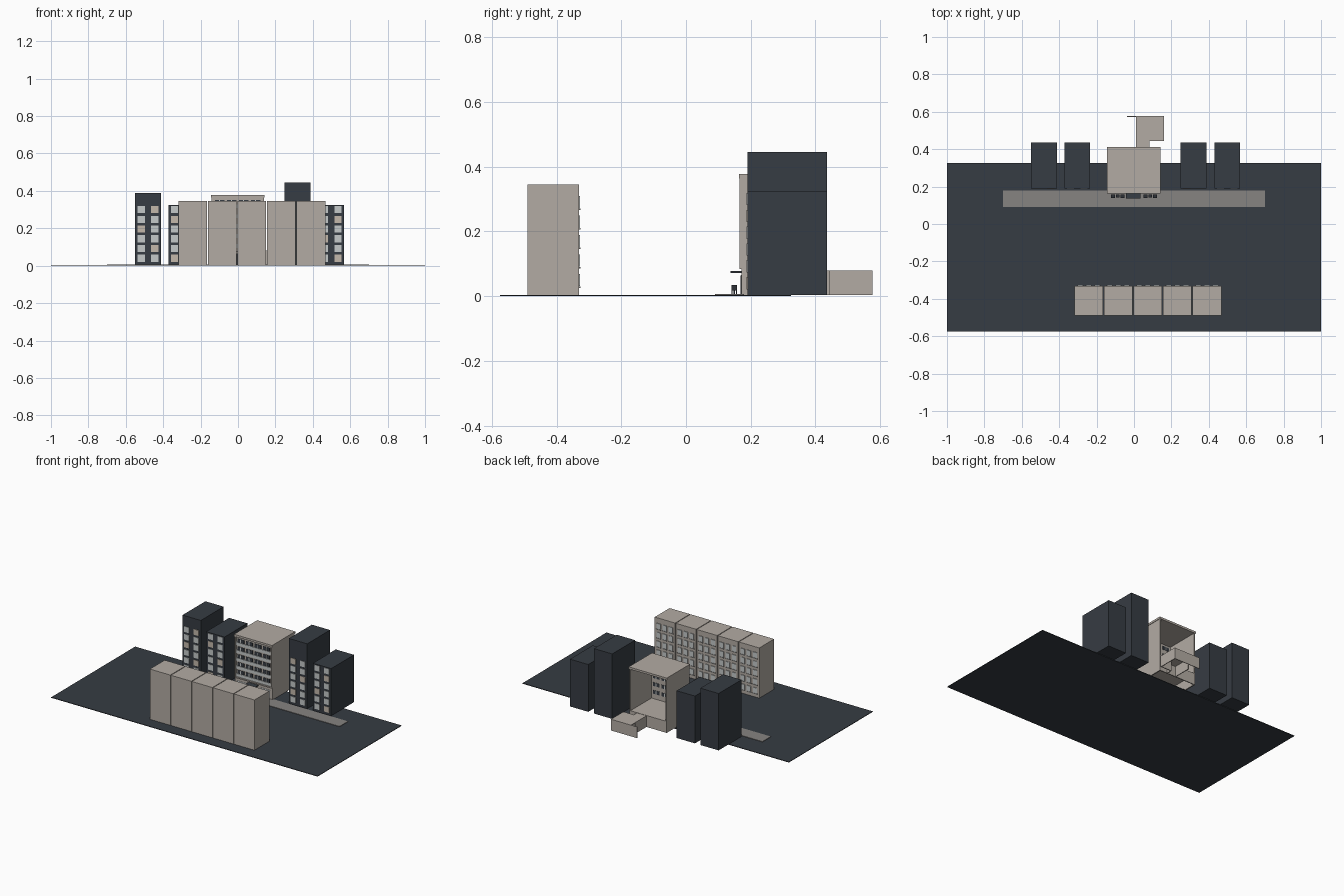
import bpy

old = bpy.data.objects.get("Cube")
if old:
    bpy.data.objects.remove(old, do_unlink=True)


def material(name, rgb):
    m = bpy.data.materials.new(name)
    m.use_nodes = True
    m.diffuse_color = (*rgb, 1)
    m.node_tree.nodes["Principled BSDF"].inputs["Base Color"].default_value = (*rgb, 1)
    return m


SLATE = material("dark slate", (0.037, 0.045, 0.056))
BEIGE = material("beige concrete", (0.45, 0.41, 0.37))
PAVING = material("grey paving", (0.24, 0.23, 0.22))
PALE = material("pale glass", (0.56, 0.59, 0.59))
CREAM = material("lit window", (0.55, 0.48, 0.41))
DARK = material("dark furniture", (0.025, 0.03, 0.037))

BOX_FACES = [(0, 2, 3, 1), (4, 5, 7, 6), (0, 1, 5, 4),
             (2, 6, 7, 3), (0, 4, 6, 2), (1, 3, 7, 5)]


def boxes(name, mat, items):
    """One object made from boxes given as (x range, y range, z range)."""
    verts, faces = [], []
    for xs, ys, zs in items:
        base = len(verts)
        verts += [(x, y, z) for z in zs for y in ys for x in xs]
        faces += [[base + i for i in f] for f in BOX_FACES]
    mesh = bpy.data.meshes.new(name)
    mesh.from_pydata(verts, [], faces)
    mesh.materials.append(mat)
    obj = bpy.data.objects.new(name, mesh)
    bpy.context.collection.objects.link(obj)
    return obj


def around(c, size):
    return (c - size / 2, c + size / 2)


GROUND = 0.004

# Street
boxes("ground", SLATE, [((-1, 1), (-0.575, 0.325), (0, GROUND))])
boxes("sidewalk", PAVING, [((-0.7, 0.7), (0.09, 0.18), (GROUND, 0.007))])

# Row of apartment blocks, windows facing the street
for i in range(5):
    x = -0.242 + 0.158 * i
    boxes(f"apartment_block_{i + 1}", BEIGE,
          [(around(x, 0.153), (-0.49, -0.331), (GROUND, 0.345))])
    cells = [(x + 0.046 * c, 0.05 + 0.06 * r) for c in (-1, 0, 1) for r in range(5)]
    boxes(f"apartment_windows_{i + 1}", PALE,
          [(around(wx, 0.03), (-0.332, -0.327), around(wz, 0.038)) for wx, wz in cells])
    boxes(f"apartment_sills_{i + 1}", PAVING,
          [(around(wx, 0.034), (-0.332, -0.326), around(wz - 0.022, 0.005))
           for wx, wz in cells])

# Dark towers with two columns of windows
for i, (x, top) in enumerate([(-0.481, 0.39), (-0.303, 0.325),
                              (0.318, 0.445), (0.498, 0.325)]):
    boxes(f"tower_{i + 1}", SLATE,
          [(around(x, 0.137), (0.19, 0.435), (GROUND, top))])
    panes = {True: [], False: []}
    for row in range(6):
        for side in (-1, 1):
            lit = (row * 3 + side + i) % 4 == 0
            panes[lit].append((around(x + side * 0.036, 0.038), (0.187, 0.191),
                               around(0.04 + 0.052 * row, 0.038)))
    boxes(f"tower_windows_{i + 1}", PALE, panes[False])
    boxes(f"tower_lit_windows_{i + 1}", CREAM, panes[True])

# Central building: a shell open at the back above the ground floor
L, R, FRONT, BACK = -0.142, 0.138, 0.172, 0.41
boxes("central_shell", BEIGE, [
    ((L, L + 0.008), (FRONT, BACK), (GROUND, 0.366)),
    ((R - 0.008, R), (FRONT, BACK), (GROUND, 0.366)),
    ((L, R), (FRONT, FRONT + 0.012), (GROUND, 0.366)),
    ((L, R), (BACK - 0.006, BACK), (GROUND, 0.08)),
    ((L, R), (FRONT, BACK), (0.074, 0.082)),
])
boxes("central_roof", BEIGE, [((-0.145, 0.141), (0.164, 0.413), (0.364, 0.378))])
boxes("facade_ledge", BEIGE, [((L, R), (0.165, FRONT), (0.084, 0.092))])

# Upper floors: glass visible on both faces of the wall, with pale parapets
floors = [0.096 + 0.053 * i for i in range(5)]
columns = [0.064 * (i - 1.5) - 0.002 for i in range(4)]
boxes("upper_windows", SLATE,
      [(around(x, 0.05), (FRONT - 0.002, FRONT + 0.014), (z + 0.02, z + 0.044))
       for x in columns for z in floors])
boxes("balcony_parapets", PALE,
      [((L + 0.008, R - 0.008), (0.166, FRONT), (z, z + 0.02)) for z in floors])
boxes("window_mullions", PALE,
      [(around(x, 0.006), (0.168, FRONT + 0.016), (z + 0.02, z + 0.044))
       for x in columns for z in floors])
boxes("facade_piers", BEIGE,
      [(around(x, 0.009), (0.165, FRONT), (0.09, 0.364)) for x in (L + 0.005, R - 0.005)])

# Shopfront, awning and street seating
boxes("shop_windows", PALE,
      [(around(x, 0.07), (FRONT - 0.002, FRONT), (0.018, 0.066)) for x in (-0.09, 0.086)])
boxes("shop_door", DARK, [(around(-0.002, 0.05), (FRONT - 0.003, FRONT), (GROUND, 0.064))])
boxes("awning", SLATE, [(around(-0.004, 0.075), (0.137, FRONT), (0.072, 0.077))])
seats, tables = [], []
for side in (-1, 1):
    for d in (0.062, 0.112):
        x = side * d
        seats += [(around(x, 0.02), (0.14, 0.158), (0.017, 0.02)),
                  (around(x + side * 0.009, 0.003), (0.14, 0.158), (0.02, 0.034))]
        seats += [(around(x + sx, 0.003), around(y, 0.003), (0.007, 0.018))
                  for sx in (-0.008, 0.008) for y in (0.142, 0.156)]
    tables += [(around(side * 0.087, 0.018), (0.141, 0.157), (0.026, 0.029)),
               (around(side * 0.087, 0.004), around(0.149, 0.004), (0.007, 0.026))]
boxes("street_chairs", DARK, seats)
boxes("street_tables", DARK, tables)

# Low rear annex with a wall running past its corner
T = 0.005
boxes("rear_annex", BEIGE, [
    ((0.01, 0.082), (BACK, 0.445), (0.074, 0.08)),
    ((0.01, 0.16), (0.443, 0.577), (0.074, 0.08)),
    ((0.01, 0.01 + T), (BACK, 0.53), (GROUND, 0.08)),
    ((0.082 - T, 0.082), (BACK, 0.445), (GROUND, 0.08)),
    ((0.082, 0.16), (0.443, 0.443 + T), (GROUND, 0.08)),
    ((0.16 - T, 0.16), (0.443, 0.577), (GROUND, 0.08)),
    ((-0.037, 0.16), (0.573, 0.577), (GROUND, 0.08)),
])
